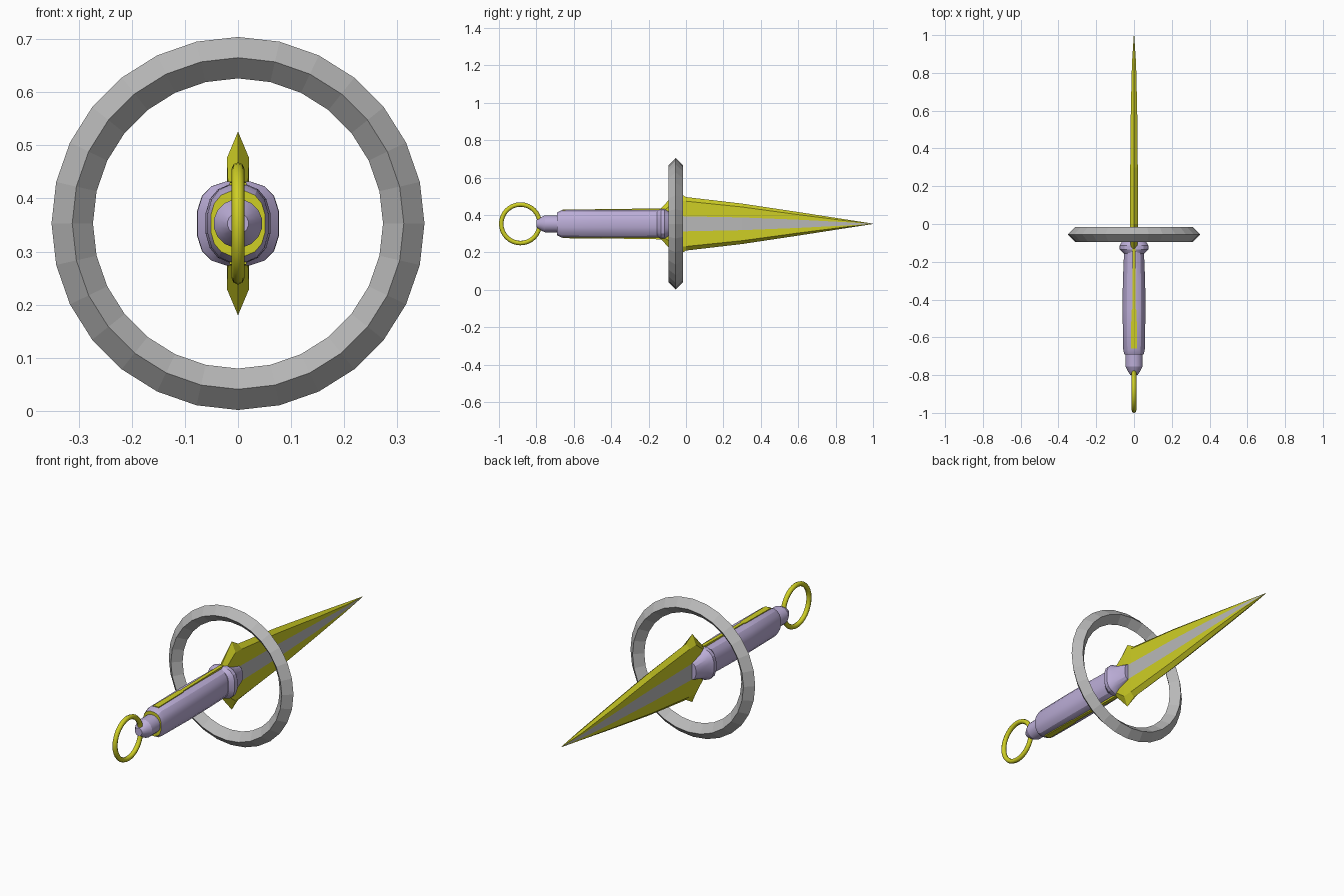
import bpy, bmesh, math
from mathutils import Matrix, Vector

cube = bpy.data.objects.get("Cube")
if cube:
    bpy.data.objects.remove(cube, do_unlink=True)

CZ = 0.353  # height of the long axis


def material(name, rgb):
    m = bpy.data.materials.new(name)
    m.use_nodes = True
    m.diffuse_color = (*rgb, 1)
    m.node_tree.nodes["Principled BSDF"].inputs["Base Color"].default_value = (*rgb, 1)
    return m


yellow = material("yellow", (0.62, 0.62, 0.018))
grey = material("steel grey", (0.48, 0.48, 0.48))
purple = material("pale purple", (0.50, 0.42, 0.68))


def finish(name, bm, mats, smooth=None):
    bmesh.ops.recalc_face_normals(bm, faces=bm.faces)
    mesh = bpy.data.meshes.new(name)
    bm.to_mesh(mesh)
    bm.free()
    ob = bpy.data.objects.new(name, mesh)
    bpy.context.collection.objects.link(ob)
    for m in mats:
        mesh.materials.append(m)
    if smooth:
        bpy.ops.object.select_all(action='DESELECT')
        ob.select_set(True)
        bpy.context.view_layer.objects.active = ob
        bpy.ops.object.shade_smooth_by_angle(angle=math.radians(smooth))
    return ob


def loft(name, sections, mats, rule=None, smooth=None):
    """Skin sections of (y, [(x, z), ...]) along the long axis and cap both ends."""
    bm = bmesh.new()
    rings = [[bm.verts.new((x, y, CZ + z)) for x, z in pts] for y, pts in sections]
    n = len(rings[0])
    for a, b in zip(rings, rings[1:]):
        for i in range(n):
            j = (i + 1) % n
            bm.faces.new((a[i], a[j], b[j], b[i]))
    bm.faces.new(rings[0])
    bm.faces.new(rings[-1])
    bm.normal_update()
    if rule:
        for f in bm.faces:
            f.material_index = rule(f)
    return finish(name, bm, mats, smooth)


def rounded(hx, hz, n=16, power=2.0):
    """Superellipse outline."""
    pts = []
    for i in range(n):
        a = 2 * math.pi * (i + 0.5) / n
        c, s = math.cos(a), math.sin(a)
        pts.append((hx * math.copysign(abs(c) ** (2 / power), c),
                    hz * math.copysign(abs(s) ** (2 / power), s)))
    return pts


def torus(name, centre_y, major, minor, segs, sides, axis, mat, smooth=None):
    """Ring whose hole points along the given axis."""
    bm = bmesh.new()
    turn = Vector((0, 0, 1)).rotation_difference(Vector(axis)).to_matrix().to_4x4()
    place = Matrix.Translation((0, centre_y, CZ)) @ turn
    grid = []
    for i in range(segs):
        a = 2 * math.pi * i / segs
        row = []
        for j in range(sides):
            b = 2 * math.pi * j / sides
            r = major + minor * math.cos(b)
            row.append(bm.verts.new(place @ Vector(
                (r * math.cos(a), r * math.sin(a), minor * math.sin(b)))))
        grid.append(row)
    for i in range(segs):
        for j in range(sides):
            k, l = (i + 1) % segs, (j + 1) % sides
            bm.faces.new((grid[i][j], grid[k][j], grid[k][l], grid[i][l]))
    return finish(name, bm, [mat], smooth)


# Blade: flat sides, bevelled edges, grey centre stripe
def blade_section(h, bevel, t, f):
    right = [(0, h), (t, h - bevel), (t, f), (t, -f), (t, bevel - h)]
    return right + [(-x, -z) for x, z in right]


blade_shape = [  # y, half height, bevel, half thickness, stripe half height
    (-0.14, 0.075, 0.02, 0.018, 0.04),
    (-0.05, 0.173, 0.05, 0.021, 0.042),
    (0.0, 0.143, 0.022, 0.021, 0.040),
    (0.3, 0.108, 0.018, 0.020, 0.034),
    (0.6, 0.063, 0.014, 0.017, 0.022),
    (0.85, 0.024, 0.007, 0.011, 0.009),
    (1.0, 0.001, 0.0004, 0.001, 0.0004),
]
loft("blade", [(y, blade_section(*p)) for y, *p in blade_shape], [yellow, grey],
     lambda f: int(abs(f.normal.x) > 0.7 and abs(f.calc_center_median().z - CZ) < 0.002))

# Ring guard with a diamond cross-section
torus("ring_guard", -0.055, 0.312, 0.039, 28, 4, (0, 1, 0), grey)

# Collar between blade and grip
collar = [(-0.155, 0.057, 0.070), (-0.135, 0.077, 0.080), (-0.115, 0.078, 0.080),
          (-0.09, 0.062, 0.064), (-0.02, 0.042, 0.046)]
loft("collar", [(y, rounded(a, b, 16, 2.7)) for y, a, b in collar], [purple], smooth=25)

# Grip with a yellow front end
grip = [(-0.69, 0.052, 0.062), (-0.665, 0.058, 0.074), (-0.45, 0.062, 0.075),
        (-0.30, 0.060, 0.075), (-0.14, 0.053, 0.074)]
loft("grip", [(y, rounded(a, b, 16, 2.4)) for y, a, b in grip], [purple, yellow],
     lambda f: int(f.normal.y < -0.9 and len(f.verts) > 4), smooth=25)

# Yellow spine showing above and below the grip
spine = [(-0.66, 0.016, 0.077), (-0.46, 0.014, 0.078), (-0.45, 0.009, 0.078),
         (-0.13, 0.009, 0.083)]
loft("grip_spine", [(y, [(a, b), (a, -b), (-a, -b), (-a, b)]) for y, a, b in spine], [yellow])

# Pommel and its hanging ring
pommel = [(-0.68, 0.046), (-0.755, 0.046), (-0.775, 0.036), (-0.80, 0.02)]
loft("pommel", [(y, rounded(r, r, 16)) for y, r in pommel], [purple], smooth=25)
torus("pommel_ring", -0.885, 0.103, 0.012, 32, 8, (1, 0, 0), yellow, smooth=50)
